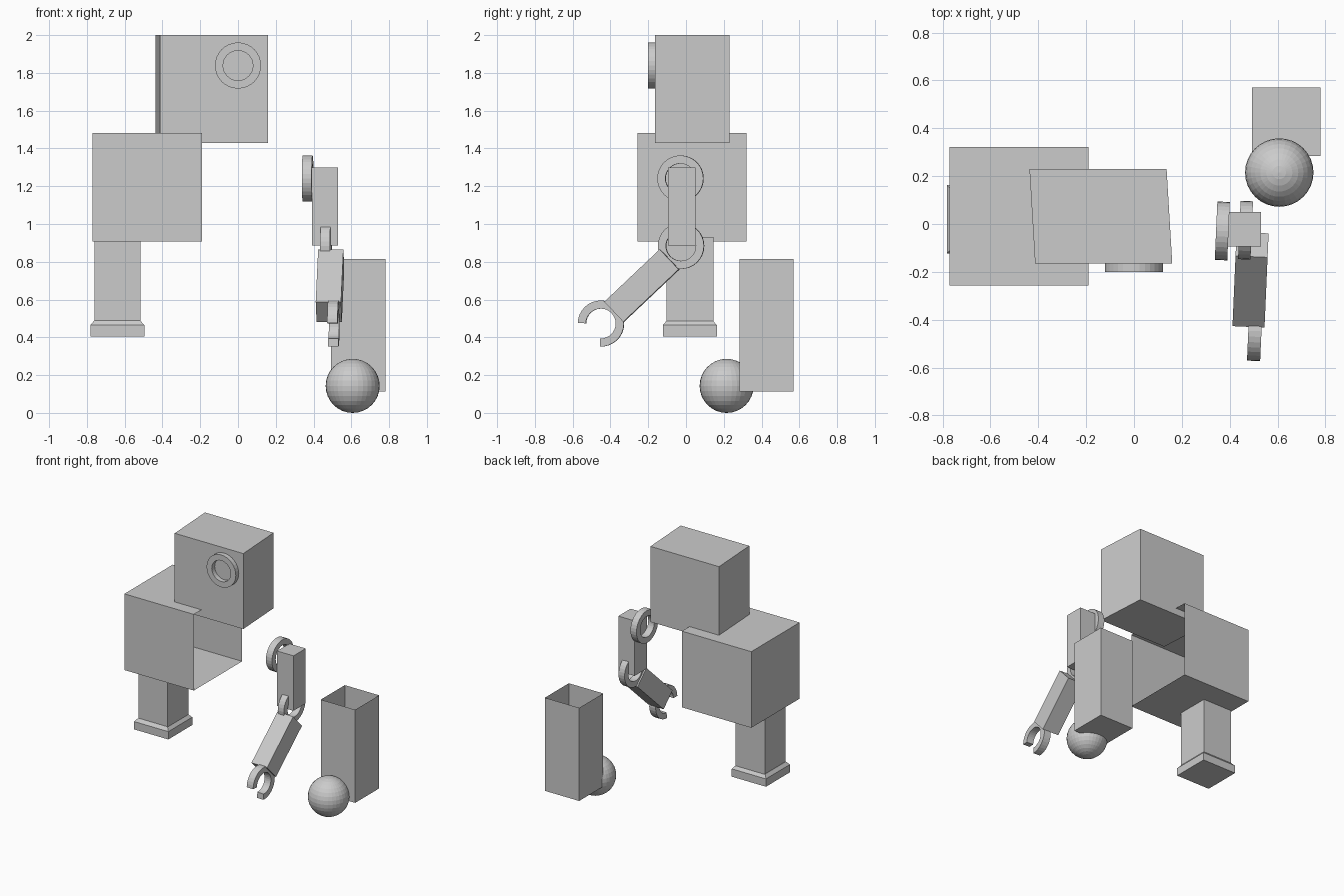
import bpy, bmesh
from math import radians, cos, sin, pi
from mathutils import Matrix, Vector

if "Cube" in bpy.data.objects:
    bpy.data.objects.remove(bpy.data.objects["Cube"])

R_OUT, R_IN = 0.122, 0.079


def finish(name, bm, matrix=None):
    if matrix:
        bm.transform(matrix)
    mesh = bpy.data.meshes.new(name)
    bm.to_mesh(mesh)
    bm.free()
    obj = bpy.data.objects.new(name, mesh)
    bpy.context.collection.objects.link(obj)
    return obj


def box(name, lo, hi, open_dir=None, shear=0.0, matrix=None):
    """Box between two corners; open_dir removes the side facing that way."""
    lo, hi = Vector(lo), Vector(hi)
    bm = bmesh.new()
    bmesh.ops.create_cube(bm, size=1)
    size, mid = hi - lo, (hi + lo) / 2
    for v in bm.verts:
        v.co = Vector(c * s for c, s in zip(v.co, size))
        v.co.x += shear * v.co.y
        v.co += mid
    if open_dir:
        bm.normal_update()
        gone = [f for f in bm.faces if f.normal.dot(Vector(open_dir)) > 0.9]
        bmesh.ops.delete(bm, geom=gone, context='FACES')
    return finish(name, bm, matrix)


def ring(name, depth, matrix, start=0, end=360, steps=32):
    """Flat-sided ring (or open C) around the local x axis, angles in the yz plane."""
    bm = bmesh.new()
    closed = end - start == 360
    count = steps if closed else steps + 1
    loops = []
    for i in range(count):
        a = radians(start + (end - start) * i / steps)
        loops.append([bm.verts.new((x, r * cos(a), r * sin(a))) for x, r in
                      ((-depth / 2, R_OUT), (depth / 2, R_OUT), (depth / 2, R_IN), (-depth / 2, R_IN))])
    for i in range(steps):
        p, q = loops[i], loops[(i + 1) % count]
        for k in range(4):
            n = (k + 1) % 4
            bm.faces.new((p[k], p[n], q[n], q[k]))
    if not closed:
        bm.faces.new(loops[0])
        bm.faces.new(loops[-1])
    bmesh.ops.recalc_face_normals(bm, faces=bm.faces)
    return finish(name, bm, matrix)


def place(x, y, z):
    return Matrix.Translation((x, y, z))


tilt = Matrix.Rotation(radians(-2.5), 4, 'Z')

# Head (slightly skewed box) with its single ring eye
box("head", (-0.425, -0.165, 1.43), (0.148, 0.23, 2.0), shear=-0.06)
ring("eye_ring", 0.055, place(0, -0.173, 1.839) @ Matrix.Rotation(pi / 2, 4, 'Z'))

# Torso shell, open on its right side
box("torso_shell", (-0.77, -0.256, 0.907), (-0.19, 0.321, 1.482), open_dir=(1, 0, 0))

# Attached leg and its foot with a sloped upper rim
box("leg", (-0.76, -0.103, 0.47), (-0.515, 0.145, 0.93))
bm = bmesh.new()
levels = []
for z, h in ((0.405, 0.143), (0.464, 0.143), (0.488, 0.123)):
    levels.append([bm.verts.new((-0.639 + sx * h, 0.02 + sy * h, z))
                   for sx, sy in ((-1, -1), (1, -1), (1, 1), (-1, 1))])
for a, b in zip(levels, levels[1:]):
    for k in range(4):
        n = (k + 1) % 4
        bm.faces.new((a[k], a[n], b[n], b[k]))
bm.faces.new(levels[0][::-1])
bm.faces.new(levels[-1])
finish("foot", bm)

# Detached arm: shoulder ring, upper arm, elbow ring, forearm, open claw
ring("shoulder_ring", 0.052, place(0.369, -0.029, 1.241) @ tilt)
box("upper_arm", (0.393, -0.095, 0.885), (0.53, 0.051, 1.30))
ring("elbow_ring", 0.052, place(0.466, -0.026, 0.884) @ tilt)
bend = place(0.487, -0.233, 0.674) @ tilt @ Matrix.Rotation(radians(-46.6), 4, 'X')
box("forearm", (-0.067, -0.073, -0.202), (0.067, 0.073, 0.202), matrix=bend)
ring("claw", 0.055, place(0.505, -0.450, 0.473) @ tilt, start=-92, end=179, steps=24)

# Loose hollow leg, open on top, with the ball lying beside it
box("loose_leg", (0.493, 0.284, 0.112), (0.78, 0.57, 0.815), open_dir=(0, 0, 1))
bm = bmesh.new()
bmesh.ops.create_uvsphere(bm, u_segments=32, v_segments=16, radius=0.143)
finish("ball", bm, place(0.607, 0.215, 0.143))
